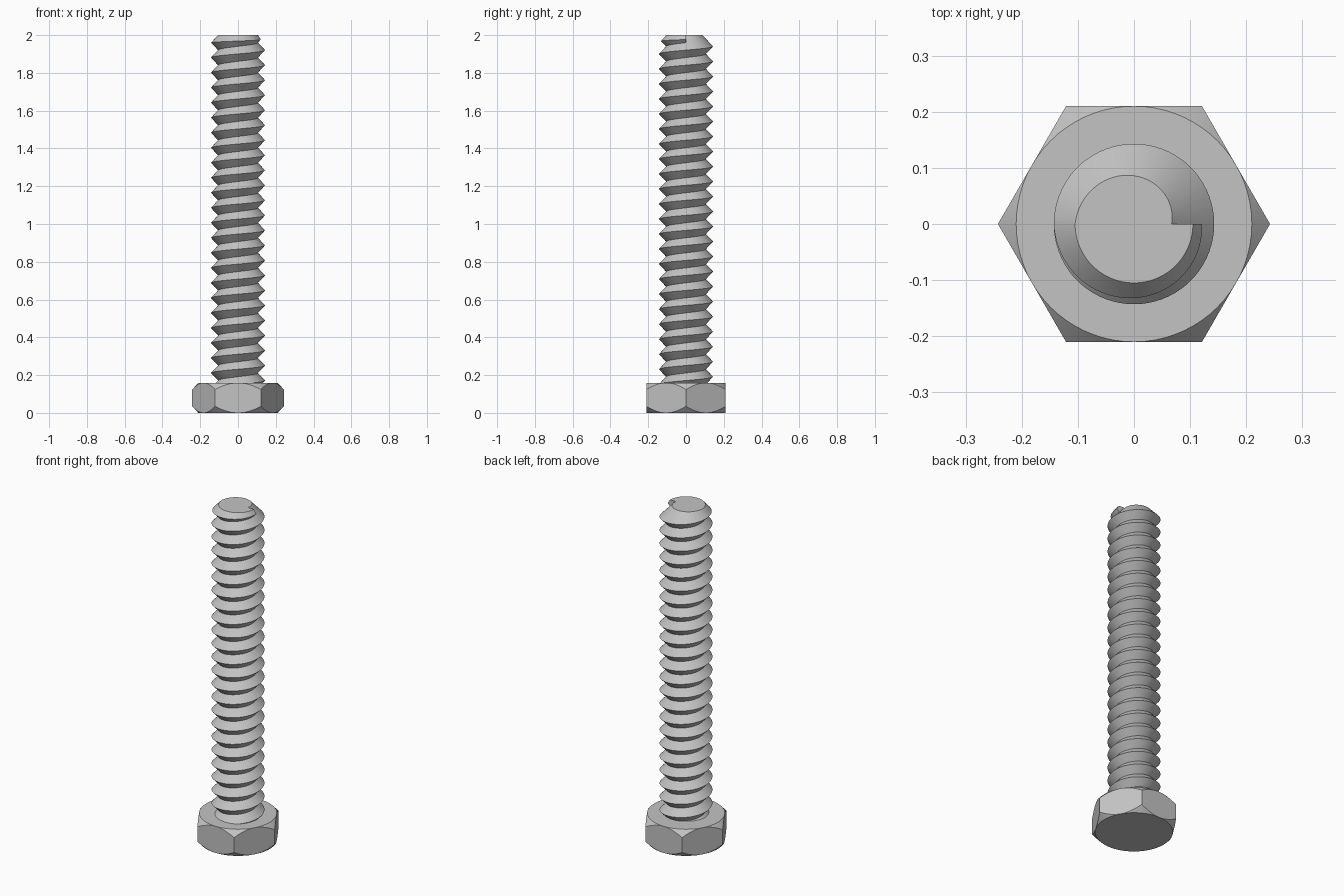
import bpy, bmesh
from math import pi, cos, sin, radians

cube = bpy.data.objects.get("Cube")
if cube:
    bpy.data.objects.remove(cube)

steel = bpy.data.materials.new("grey steel")
steel.use_nodes = True
GREY = (0.55, 0.55, 0.55, 1)
steel.diffuse_color = GREY
steel.node_tree.nodes["Principled BSDF"].inputs["Base Color"].default_value = GREY

STEPS = 72            # segments per turn
TOP = 2.0
HEAD_H = 0.159
APOTHEM = 0.21
CREST, ROOT = 0.143, 0.105
PITCH = 0.0795
SLOPE = PITCH / 2 / (CREST - ROOT)


def finish(bm, name):
    bmesh.ops.recalc_face_normals(bm, faces=bm.faces)
    mesh = bpy.data.meshes.new(name)
    bm.to_mesh(mesh)
    bm.free()
    mesh.materials.append(steel)
    obj = bpy.data.objects.new(name, mesh)
    bpy.context.collection.objects.link(obj)
    bpy.ops.object.select_all(action='DESELECT')
    obj.select_set(True)
    bpy.context.view_layer.objects.active = obj
    bpy.ops.object.shade_smooth_by_angle(angle=radians(25))
    return obj


def polar(bm, r, i, z):
    a = 2 * pi * i / STEPS
    return bm.verts.new((r * cos(a), r * sin(a), z))


# Hexagonal head: a prism whose corners are cut by a cone at both ends
def build_head():
    bm = bmesh.new()
    rings = [[], [], [], []]
    for i in range(STEPS):
        a = 2 * pi * i / STEPS
        rho = APOTHEM / cos((a % (pi / 3)) - pi / 6)
        drop = (rho - APOTHEM) * 1.08
        levels = ((APOTHEM, 0), (rho, drop), (rho, HEAD_H - drop), (APOTHEM, HEAD_H))
        for ring, (r, z) in zip(rings, levels):
            ring.append(polar(bm, r, i, z))
    for low, high in zip(rings, rings[1:]):
        for i in range(STEPS):
            j = (i + 1) % STEPS
            bm.faces.new((low[i], low[j], high[j], high[i]))
    bm.faces.new(rings[0][::-1])
    bm.faces.new(rings[3])
    bmesh.ops.remove_doubles(bm, verts=bm.verts, dist=0.00005)
    finish(bm, "hex_head")


# Threaded shank: one V-shaped ribbon wound up to a chamfered end
def build_shank():
    bm = bmesh.new()
    turns = int((TOP - HEAD_H) / PITCH) + 2
    end = turns * STEPS
    last = end - STEPS
    crest, root, top = [], [], {}
    for i in range(end + 1):
        z = TOP - PITCH * (end - i) / STEPS
        # the crest shrinks over the final half turn
        fade = max(0, (i - last) / STEPS - 0.5) * 2
        r = CREST - 0.022 * fade
        crest.append(polar(bm, r, i, z - (CREST - r) * SLOPE))
        if i <= last:
            root.append(polar(bm, ROOT, i, z + PITCH / 2))
        if i >= last:
            rim = min(ROOT, CREST - (TOP - z) / SLOPE)
            top[i] = polar(bm, rim, i, TOP)
    for i in range(last):
        bm.faces.new((crest[i], crest[i + 1], root[i + 1], root[i]))
    for i in range(last):
        j = i + STEPS
        bm.faces.new((root[i], root[i + 1], crest[j + 1], crest[j]))
    for i in range(last, end):
        ring = [crest[i], crest[i + 1], top[i + 1], top[i]]
        if i == last:
            ring.append(root[last])
        bm.faces.new(ring)
    # flat tip and the step where the thread ends
    bm.faces.new([top[i] for i in range(last, end + 1)])
    bm.faces.new((root[last], crest[end], top[end], top[last]))
    finish(bm, "threaded_shank")


build_head()
build_shank()
